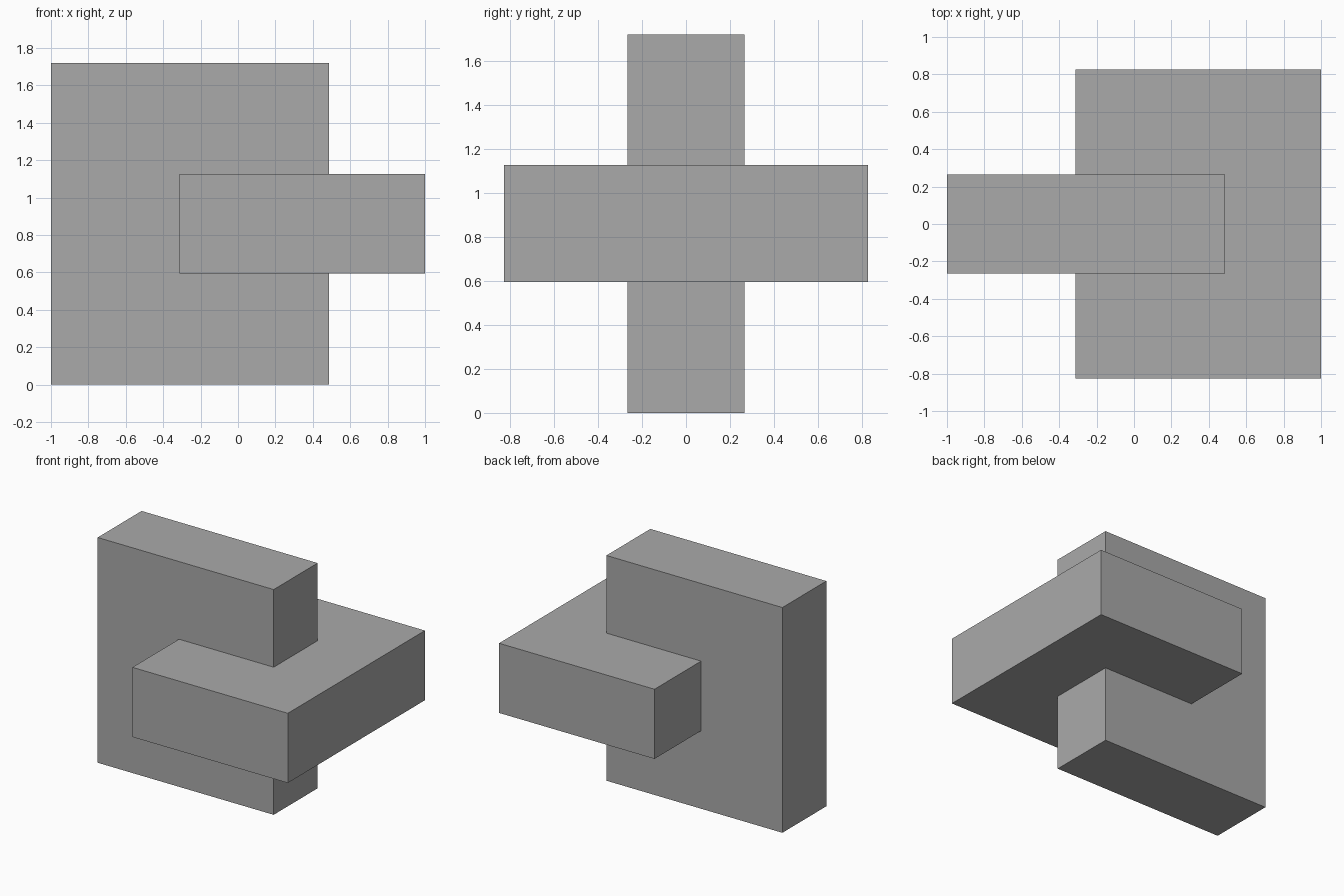
import bpy
from mathutils import Vector

cube = bpy.data.objects.get("Cube")
if cube:
    bpy.data.objects.remove(cube, do_unlink=True)

# Single plain grey
grey = bpy.data.materials.new("plain_grey")
grey.use_nodes = True
colour = (0.4, 0.4, 0.4, 1)
grey.diffuse_color = colour
grey.node_tree.nodes["Principled BSDF"].inputs["Base Color"].default_value = colour


def box(name, low, high):
    low, high = Vector(low), Vector(high)
    bpy.ops.mesh.primitive_cube_add(size=1, location=(low + high) / 2)
    obj = bpy.context.object
    obj.name = name
    obj.scale = high - low
    bpy.ops.object.transform_apply(location=False, rotation=False, scale=True)
    obj.data.materials.append(grey)
    return obj


# Upright slab crossed by a level slab
box("upright_slab", (-1, -0.265, 0), (0.487, 0.265, 1.72))
box("level_slab", (-0.313, -0.827, 0.595), (1, 0.827, 1.127))
